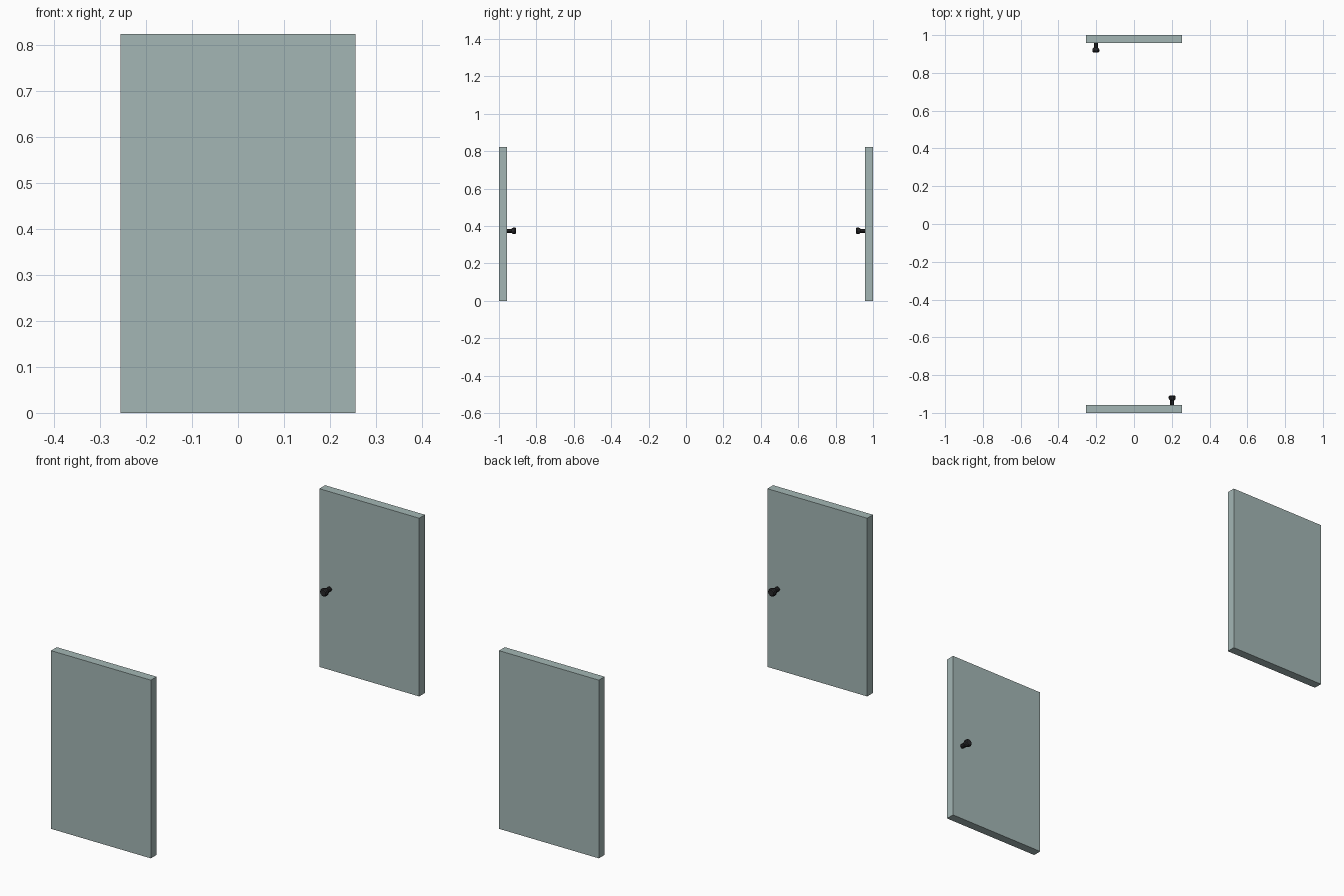
import bpy, bmesh, math
from mathutils import Matrix

if "Cube" in bpy.data.objects:
    bpy.data.objects.remove(bpy.data.objects["Cube"])


def material(name, color):
    m = bpy.data.materials.new(name)
    m.diffuse_color = color
    m.use_nodes = True
    m.node_tree.nodes["Principled BSDF"].inputs["Base Color"].default_value = m.diffuse_color
    return m


DOOR = material("grey_green_paint", (0.37, 0.47, 0.46, 1))
METAL = material("dark_metal", (0.02, 0.02, 0.022, 1))

WIDTH, HEIGHT, THICK = 0.51, 0.823, 0.042
KNOB_X, KNOB_Z, SIDES = 0.202, 0.374, 10

# knob outline: (radius, distance from the door face)
PROFILE = [(0.011, -0.002), (0.011, 0.024), (0.016, 0.029), (0.019, 0.037),
           (0.018, 0.045), (0.014, 0.049)]


def finish(bm, name, mat, turn):
    bm.transform(turn)
    bmesh.ops.recalc_face_normals(bm, faces=bm.faces)
    me = bpy.data.meshes.new(name)
    bm.to_mesh(me)
    bm.free()
    me.materials.append(mat)
    ob = bpy.data.objects.new(name, me)
    bpy.context.collection.objects.link(ob)


def panel(name, turn):
    bm = bmesh.new()
    place = (Matrix.Translation((0, -1 + THICK / 2, HEIGHT / 2))
             @ Matrix.Diagonal((WIDTH, THICK, HEIGHT, 1)))
    bmesh.ops.create_cube(bm, size=1, matrix=place)
    finish(bm, name, DOOR, turn)


def knob(name, turn):
    bm = bmesh.new()
    rings = []
    for r, d in PROFILE:
        rings.append([bm.verts.new((KNOB_X + r * math.cos(a), -1 + THICK + d,
                                    KNOB_Z + r * math.sin(a)))
                      for a in (math.tau * i / SIDES for i in range(SIDES))])
    for a, b in zip(rings, rings[1:]):
        for i in range(SIDES):
            j = (i + 1) % SIDES
            bm.faces.new((a[i], a[j], b[j], b[i]))
    bm.faces.new(rings[0])
    bm.faces.new(rings[-1])
    finish(bm, name, METAL, turn)


# front door, and the back door as the same door turned half a circle
for side, angle in (("front", 0), ("back", math.pi)):
    turn = Matrix.Rotation(angle, 4, 'Z')
    panel(side + "_door", turn)
    knob(side + "_knob", turn)
